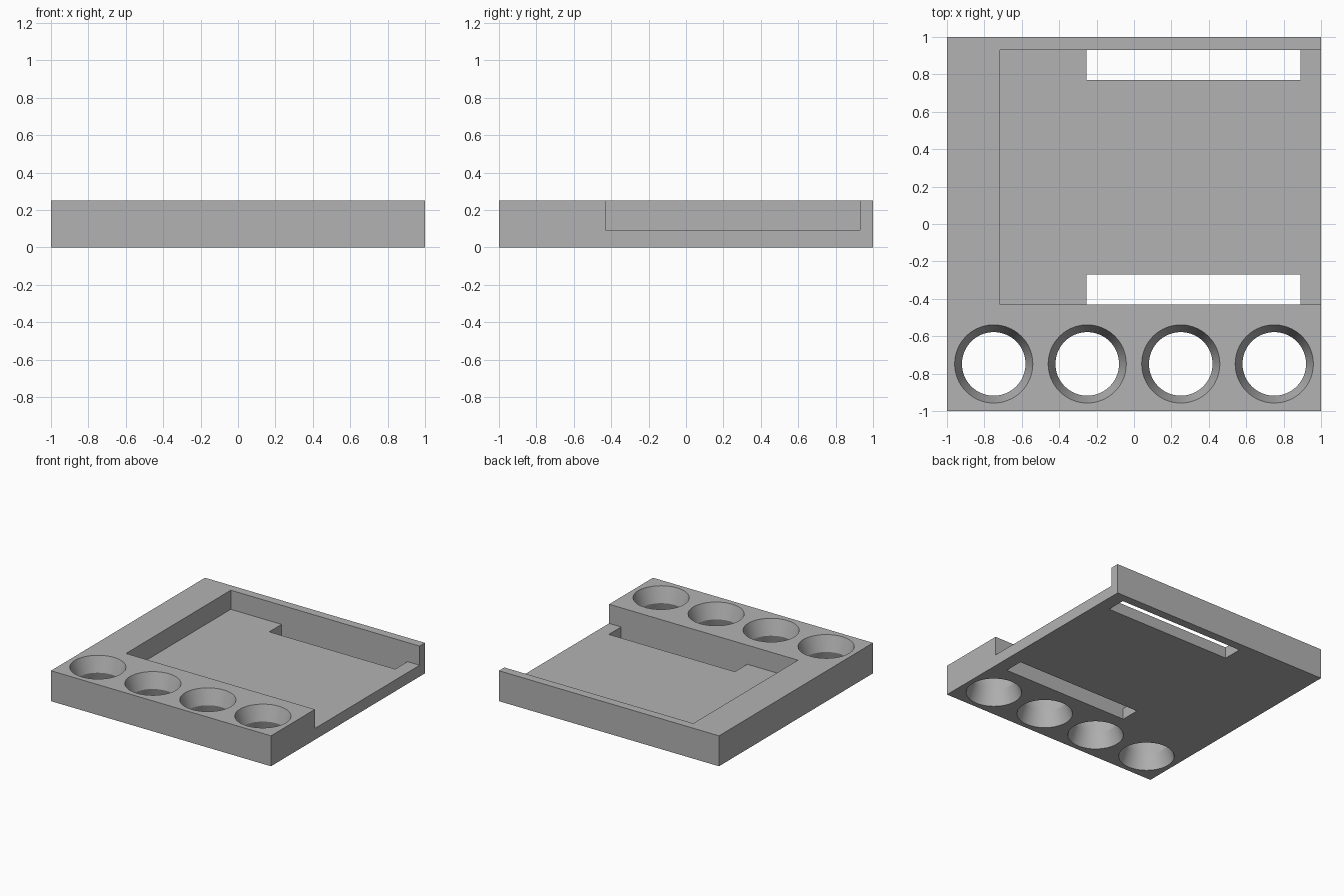
import bpy
import bmesh
import math
from mathutils import Matrix, Vector

default = bpy.data.objects.get("Cube")
if default:
    bpy.data.objects.remove(default, do_unlink=True)

HEIGHT = 0.25
FLOOR = 0.093
POCKET_FRONT, POCKET_BACK = -0.43, 0.93
SLOT_DEPTH = 0.16

grey = bpy.data.materials.new("plain grey")
grey.use_nodes = True
colour = (0.45, 0.45, 0.45, 1)
grey.diffuse_color = colour
grey.node_tree.nodes["Principled BSDF"].inputs["Base Color"].default_value = colour


def make_object(name, bm):
    mesh = bpy.data.meshes.new(name)
    bmesh.ops.recalc_face_normals(bm, faces=bm.faces)
    bm.to_mesh(mesh)
    bm.free()
    mesh.materials.append(grey)
    obj = bpy.data.objects.new(name, mesh)
    bpy.context.collection.objects.link(obj)
    return obj


def box(name, low, high):
    low, high = Vector(low), Vector(high)
    bm = bmesh.new()
    place = Matrix.Translation((low + high) / 2) @ Matrix.Diagonal((*(high - low), 1))
    bmesh.ops.create_cube(bm, size=1, matrix=place)
    return make_object(name, bm)


def hourglass(name, x, y, rim=0.209, waist=0.17, sides=64):
    """Two cones meeting at a narrow waist, running past both faces."""
    extra = 0.05
    half = HEIGHT / 2
    wide = rim + (rim - waist) * extra / half
    bm = bmesh.new()
    rings = []
    for z, r in ((-extra, wide), (half, waist), (HEIGHT + extra, wide)):
        rings.append([bm.verts.new((x + r * math.cos(a), y + r * math.sin(a), z))
                      for a in (math.tau * i / sides for i in range(sides))])
    for lower, upper in zip(rings, rings[1:]):
        for i in range(sides):
            j = (i + 1) % sides
            bm.faces.new((lower[i], lower[j], upper[j], upper[i]))
    bm.faces.new(rings[0][::-1])
    bm.faces.new(rings[-1])
    return make_object(name, bm)


def cut(target, cutter):
    mod = target.modifiers.new("cut", "BOOLEAN")
    mod.operation = "DIFFERENCE"
    mod.solver = "EXACT"
    mod.object = cutter
    bpy.context.view_layer.objects.active = target
    bpy.ops.object.modifier_apply(modifier=mod.name)
    bpy.data.objects.remove(cutter, do_unlink=True)


# Solid tray block
tray = box("tray", (-1, -1, 0), (1, 1, HEIGHT))

# Pocket, open at the left side
cut(tray, box("pocket_cutter", (-0.717, POCKET_FRONT, FLOOR), (1.2, POCKET_BACK, 0.5)))

# Through slots along the front and back walls of the pocket
for front in (POCKET_FRONT, POCKET_BACK - SLOT_DEPTH):
    cut(tray, box("slot_cutter", (-0.255, front, -0.1), (0.89, front + SLOT_DEPTH, 0.2)))

# Row of waisted round holes
for i in range(4):
    cut(tray, hourglass("hole_cutter", -0.75 + 0.5 * i, -0.748))

# Smooth hole walls, sharp edges elsewhere
bpy.ops.object.select_all(action="DESELECT")
tray.select_set(True)
bpy.context.view_layer.objects.active = tray
bpy.ops.object.shade_smooth_by_angle(angle=math.radians(20))
